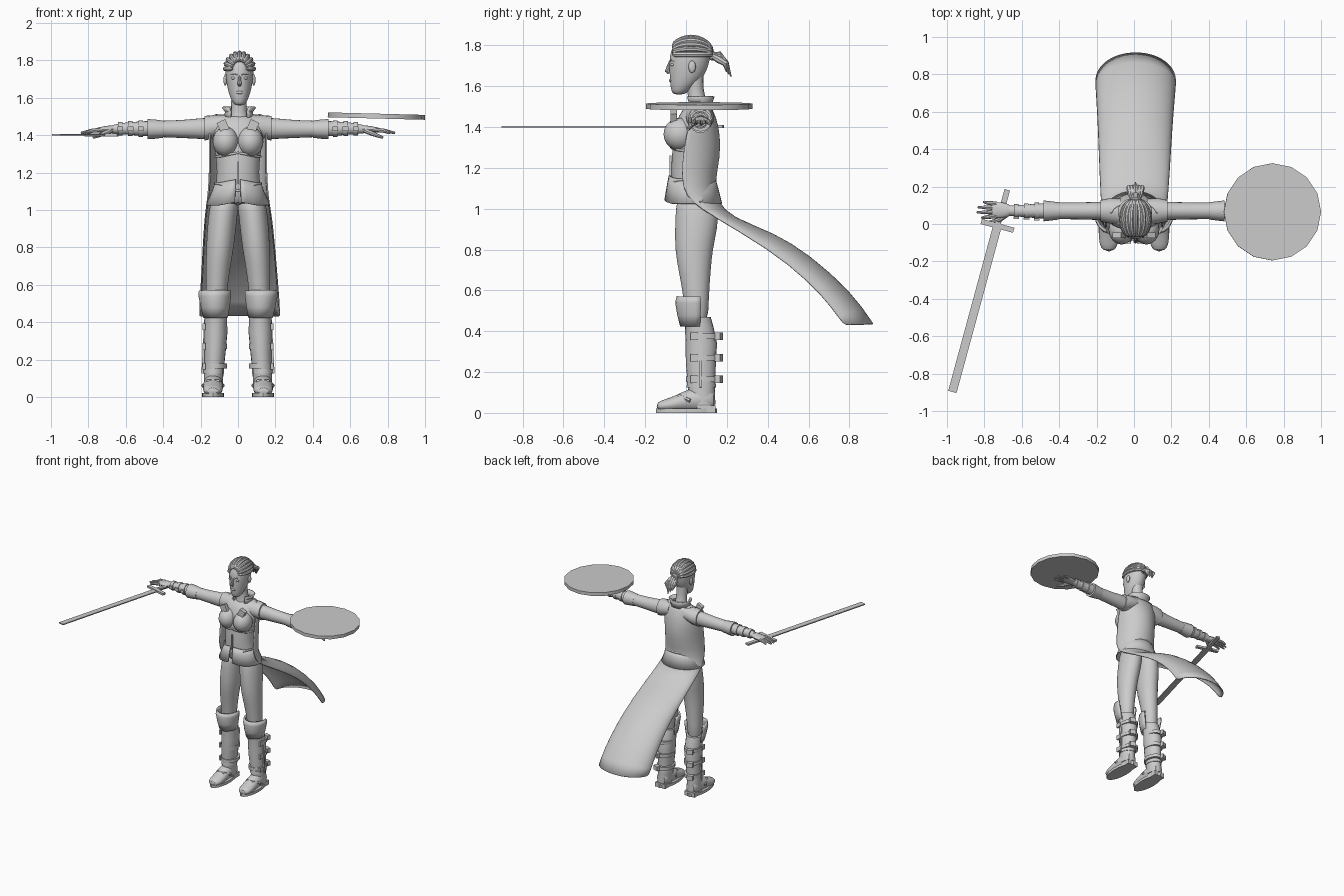
import bpy, bmesh, math
from mathutils import Vector, Matrix

if "Cube" in bpy.data.objects:
    bpy.data.objects.remove(bpy.data.objects["Cube"])

grey = bpy.data.materials.new("plain grey")
grey.use_nodes = True
grey.diffuse_color = (0.6, 0.6, 0.6, 1)
grey.node_tree.nodes["Principled BSDF"].inputs["Base Color"].default_value = grey.diffuse_color
FULL = (0, math.tau)
BACK = (-math.pi / 2, math.pi / 2)


def finish(name, bm, subdivide=0, thickness=0.0):
    bmesh.ops.recalc_face_normals(bm, faces=bm.faces)
    mesh = bpy.data.meshes.new(name)
    bm.to_mesh(mesh)
    bm.free()
    mesh.materials.append(grey)
    obj = bpy.data.objects.new(name, mesh)
    bpy.context.collection.objects.link(obj)
    if subdivide:
        obj.modifiers.new("rounding", 'SUBSURF').levels = subdivide
    if thickness:
        shell = obj.modifiers.new("thickness", 'SOLIDIFY')
        shell.thickness, shell.offset = thickness, 0
    return obj


def loft(name, rings, sides=16, arc=FULL, subdivide=0, thickness=0.0, dip=0.0):
    """Skin rings of (centre, u, v), each swept through the angles in arc."""
    bm = bmesh.new()
    closed = arc == FULL
    rows = []
    for centre, u, v in rings:
        row = []
        for i in range(sides if closed else sides + 1):
            a = arc[0] + (arc[1] - arc[0]) * i / sides
            p = Vector(centre) + Vector(u) * math.cos(a) + Vector(v) * math.sin(a)
            if p.y < 0:
                p.z += dip * max(0, 1 - abs(p.x) / 0.1)
            row.append(bm.verts.new(p))
        rows.append(row)
    for low, high in zip(rows, rows[1:]):
        for i in range(sides):
            j = (i + 1) % len(low)
            bm.faces.new((low[i], low[j], high[j], high[i]))
    if closed and not thickness:
        bm.faces.new(rows[0])
        bm.faces.new(rows[-1])
    return finish(name, bm, subdivide, thickness)


def upright(x, y, z, rx, ry):
    return (x, y, z), (0, ry, 0), (rx, 0, 0)


def sideways(x, y, z, ry, rz):
    return (x, y, z), (0, ry, 0), (0, 0, rz)


def lengthwise(x, y, z, rx, rz):
    return (x, y, z), (rx, 0, 0), (0, 0, rz)


def tube(name, points, radii, sides=8, across=(1, 0, 0)):
    points = [Vector(p) for p in points]
    rings = []
    for i, p in enumerate(points):
        tangent = points[min(i + 1, len(points) - 1)] - points[max(i - 1, 0)]
        u = tangent.cross(Vector(across)).normalized()
        v = tangent.cross(u).normalized()
        rings.append((p, u * radii[i], v * radii[i]))
    return loft(name, rings, sides)


def ball(name, centre, radii):
    bm = bmesh.new()
    bmesh.ops.create_uvsphere(bm, u_segments=16, v_segments=10, radius=1,
                              matrix=Matrix.Translation(centre) @ Matrix.Diagonal((*radii, 1)))
    return finish(name, bm)


def box(name, centre, size, turn=0.0, axis='Z'):
    bm = bmesh.new()
    place = Matrix.Translation(centre) @ Matrix.Rotation(math.radians(turn), 4, axis)
    bmesh.ops.create_cube(bm, size=1, matrix=place @ Matrix.Diagonal((*size, 1)))
    return finish(name, bm)


# Torso, bodice trim and flared jacket hem
loft("bodice", [upright(0, y, z, rx, ry) for y, z, rx, ry in (
    (.04, 1.02, .14, .1), (.035, 1.1, .125, .105), (.025, 1.2, .11, .1), (.035, 1.3, .122, .1),
    (.035, 1.38, .135, .1), (.05, 1.46, .14, .085), (.06, 1.51, .1, .06))], 24, subdivide=1)
loft("bodice_seam", [upright(0, .033, z, .123, .108) for z in (1.28, 1.292)], 32, thickness=.006, dip=.02)
loft("jacket_hem", [upright(0, y, z, rx, ry) for y, z, rx, ry in (
    (.03, 1.145, .119, .111), (.032, 1.1, .135, .122), (.035, 1.025, .168, .138))],
    32, (math.pi + .1, 3 * math.pi - .1), thickness=.008, dip=.02)
loft("waist_seam", [upright(0, .03, z, .125, .116) for z in (1.135, 1.148)], 32, thickness=.006, dip=-.04)
box("front_lacing", (0, -.077, 1.2), (.008, .01, .12))

# Long open coat whose tail is blown out behind
coat_rows = [((.06, 1.515), (.115, 1.505), .12), ((.03, 1.46), (.145, 1.45), .15),
             ((0, 1.36), (.165, 1.36), .152), ((-.02, 1.22), (.165, 1.25), .15),
             ((-.02, 1.1), (.135, 1.12), .157), ((.03, 1.03), (.155, 1.03), .165),
             ((.12, .97), (.22, .955), .176), ((.41, .8), (.43, .88), .19),
             ((.6, .645), (.6, .775), .2), ((.72, .51), (.81, .59), .21), ((.77, .43), (.915, .435), .212)]
loft("long_coat", [((.012 * max(0, e[0]), *e), (0, b[0] - e[0], b[1] - e[1]), (w, 0, 0))
                   for e, b, w in coat_rows], 16, BACK, subdivide=1, thickness=.008)
loft("collar", [upright(.005, y, z, rx, ry) for y, z, rx, ry in (
    (.06, 1.495, .075, .065), (.065, 1.525, .07, .062), (.065, 1.55, .088, .07))],
    20, (-2.5, 2.5), thickness=.01)
loft("neck", [upright(.005, y, z, r, r) for y, z, r in (
    (.06, 1.48, .06), (.055, 1.53, .042), (.045, 1.59, .041), (.04, 1.66, .045))])

# Head and face
loft("head", [upright(.008, y, z, rx, ry) for y, z, rx, ry in (
    (-.035, 1.558, .022, .025), (-.03, 1.575, .038, .042), (-.012, 1.61, .053, .066),
    (.005, 1.65, .065, .085), (.014, 1.7, .073, .097), (.02, 1.75, .077, .1),
    (.026, 1.79, .072, .094), (.03, 1.825, .052, .07), (.034, 1.842, .025, .035))], 24, subdivide=1)
tube("nose", [(.008, -.078, 1.72), (.008, -.088, 1.69), (.008, -.092, 1.675), (.008, -.082, 1.665)],
     [.006, .009, .012, .008])
ball("lips", (.008, -.076, 1.628), (.02, .008, .008))
for side, label in ((1, "left"), (-1, "right")):
    ball(label + "_eye", (.008 + side * .03, -.066, 1.705), (.015, .01, .008))
    tube(label + "_brow", [(.008 + side * x, y, z) for x, y, z in (
        (.012, -.079, 1.722), (.03, -.072, 1.728), (.048, -.055, 1.722))], [.004, .005, .003], 6, (0, 0, 1))
    ball(label + "_ear", (.008 + side * .076, .03, 1.695), (.01, .018, .03))

# Braids swept back over the skull, gathered in a ponytail
for k in range(11):
    a = math.radians(-90 + 18 * k)
    steps = [math.radians(28 + 12 * i) for i in range(13)]
    tube("braid", [(.008 + .076 * math.sin(a) * math.sin(t), .025 - .102 * math.cos(t),
                    1.755 + .084 * math.cos(a) * math.sin(t)) for t in steps],
         [.006] + [.013] * 11 + [.009], 8, (math.cos(a), 0, -math.sin(a)))
ball("hair_tie", (.008, .128, 1.75), (.025, .018, .025))
for k in range(-2, 3):
    s = k * .012
    tube("ponytail_lock", [(.008 + s / 2, .125, 1.75), (.008 + s, .16, 1.755 - abs(s)),
                           (.008 + s * 1.4, .195, 1.71), (.008 + s, .222 - abs(s), 1.645 + abs(s))],
         [.012, .018, .016, .002])

for side, label in ((1, "left"), (-1, "right")):
    def mirrored(points):
        return [(side * p[0], *p[1:]) for p in points]

    # Chest and lapels
    ball(label + "_bust", (side * .066, -.03, 1.365), (.07, .08, .08))
    box(label + "_lapel", (side * .08, -.06, 1.45), (.05, .03, .055), side * 25, 'Y')
    loft(label + "_shoulder", [sideways(*p) for p in mirrored((
        (.07, .065, 1.455, .07, .055), (.13, .07, 1.445, .068, .062), (.178, .07, 1.437, .058, .066)))], 20)

    # Sleeve, cuff, bracer and its bands
    loft(label + "_sleeve", [sideways(*p) for p in mirrored((
        (.12, .07, 1.435, .05, .058), (.2, .07, 1.435, .048, .055), (.3, .07, 1.433, .045, .048),
        (.4, .07, 1.433, .044, .044), (.47, .07, 1.432, .046, .046)))], 20)
    loft(label + "_cuff", [sideways(*p) for p in mirrored((
        (.4, .07, 1.432, .046, .046), (.45, .07, 1.432, .052, .052), (.485, .07, 1.432, .056, .054)))], 12)
    loft(label + "_bracer", [sideways(*p) for p in mirrored((
        (.46, .07, 1.435, .042, .042), (.54, .07, 1.435, .037, .037), (.62, .07, 1.435, .03, .03),
        (.67, .072, 1.432, .028, .022)))], 16)
    for x, r in ((.52, .044), (.575, .04), (.63, .036)):
        loft(label + "_arm_band", [sideways(side * (x + d), .07, 1.435, r, r) for d in (-.012, .012)], 12)
        box(label + "_arm_buckle", (side * x, .07 - r, 1.435), (.03, .012, .025))

    # Hand
    loft(label + "_palm", [sideways(*p) for p in mirrored((
        (.65, .072, 1.432, .028, .022), (.69, .074, 1.432, .042, .021), (.74, .075, 1.428, .045, .016),
        (.765, .075, 1.425, .04, .011)))], 12, subdivide=1)
    for k, reach in enumerate((.815, .84, .835, .805)):
        y = .042 + .022 * k
        tube(label + "_finger", mirrored(((.735, y, 1.428), (.78, y - .004 + .003 * k, 1.424),
                                         (reach, y - .008 + .006 * k, 1.412))), [.012, .011, .006], 8, (0, 1, 0))
    tube(label + "_thumb", mirrored(((.68, .05, 1.425), (.72, .022, 1.408), (.775, .01, 1.387))),
         [.014, .013, .007], 8, (0, 1, 0))

    # Leg, tall boot and knee guard
    loft(label + "_leg", [upright(*p) for p in mirrored((
        (.065, .05, 1.08, .075, .09), (.078, .055, 1, .078, .107), (.088, .05, .9, .078, .105),
        (.096, .038, .8, .074, .093), (.106, .042, .7, .067, .08), (.115, .05, .57, .056, .062),
        (.118, .055, .42, .052, .055)))], 20, subdivide=1)
    loft(label + "_boot", [upright(*p) for p in mirrored((
        (.118, .055, .47, .062, .066), (.119, .065, .42, .061, .07), (.12, .075, .34, .063, .077),
        (.123, .073, .25, .058, .074), (.13, .075, .13, .052, .066), (.132, .08, .04, .05, .064)))], 20)
    loft(label + "_boot_cuff", [upright(side * .13, .075, z, .056, r) for z, r in ((.125, .072), (.15, .07))], 12)
    loft(label + "_knee_guard", [((side * x, .055, z), (0, -ry, 0), (rx, 0, 0)) for x, z, rx, ry in (
        (.12, .425, .06, .078), (.122, .48, .072, .092), (.124, .54, .082, .102), (.124, .57, .08, .095))],
        12, (-1.75, 1.75), thickness=.012)
    box(label + "_boot_seam", (side * .18, .07, .29), (.014, .01, .33), side * -3, 'Y')
    for z in (.165, .27, .375):
        loft(label + "_boot_strap", [upright(side * .123, .082, z + d, .064, .082) for d in (-.013, .013)], 16)
        box(label + "_back_buckle", (side * .15, .16, z), (.045, .03, .036), side * -20)
        box(label + "_side_buckle", (side * .182, .04, z), (.014, .036, .036))

    # Shoe
    loft(label + "_foot", [lengthwise(*p) for p in mirrored((
        (.132, .145, .06, .04, .055), (.132, .1, .07, .052, .065), (.133, .02, .065, .052, .058),
        (.134, -.05, .045, .055, .04), (.135, -.11, .035, .052, .03), (.136, -.145, .032, .03, .018)))],
        16, subdivide=1)
    loft(label + "_sole", [((side * .134, .002, z), (.058, 0, 0), (0, .15, 0)) for z in (0, .022)], 20)
    box(label + "_heel", (side * .132, .1, .018), (.09, .09, .036))
    tube(label + "_shoe_strap", mirrored(((.08, .02, .06), (.105, -.035, .084), (.16, -.035, .084),
                                         (.188, .02, .06))), [.01] * 4, 6, (0, 0, 1))

# Round shield lying over the left forearm
tilt = Matrix.Rotation(math.radians(1.5), 4, 'Y')
bm = bmesh.new()
bmesh.ops.create_cone(bm, cap_ends=True, segments=16, radius1=.26, radius2=.26, depth=.026,
                      matrix=Matrix.Translation((.74, .065, 1.502)) @ tilt)
finish("round_shield", bm)

# Sword held flat under the right hand
grip = Vector((-.73, -.01, 1.402))
heading = Vector((-.262, -.965, 0))
turn = math.degrees(math.atan2(heading.y, heading.x))
box("sword_blade", grip + heading * .46, (.92, .046, .008), turn)
box("sword_guard", grip, (.028, .18, .016), turn)
box("sword_handle", grip - heading * .1, (.2, .03, .014), turn)

bpy.ops.object.select_all(action='DESELECT')
for obj in bpy.context.collection.objects:
    if obj.type == 'MESH' and grey.name in obj.data.materials:
        obj.select_set(True)
        bpy.context.view_layer.objects.active = obj
bpy.ops.object.shade_smooth_by_angle(angle=math.radians(40))
